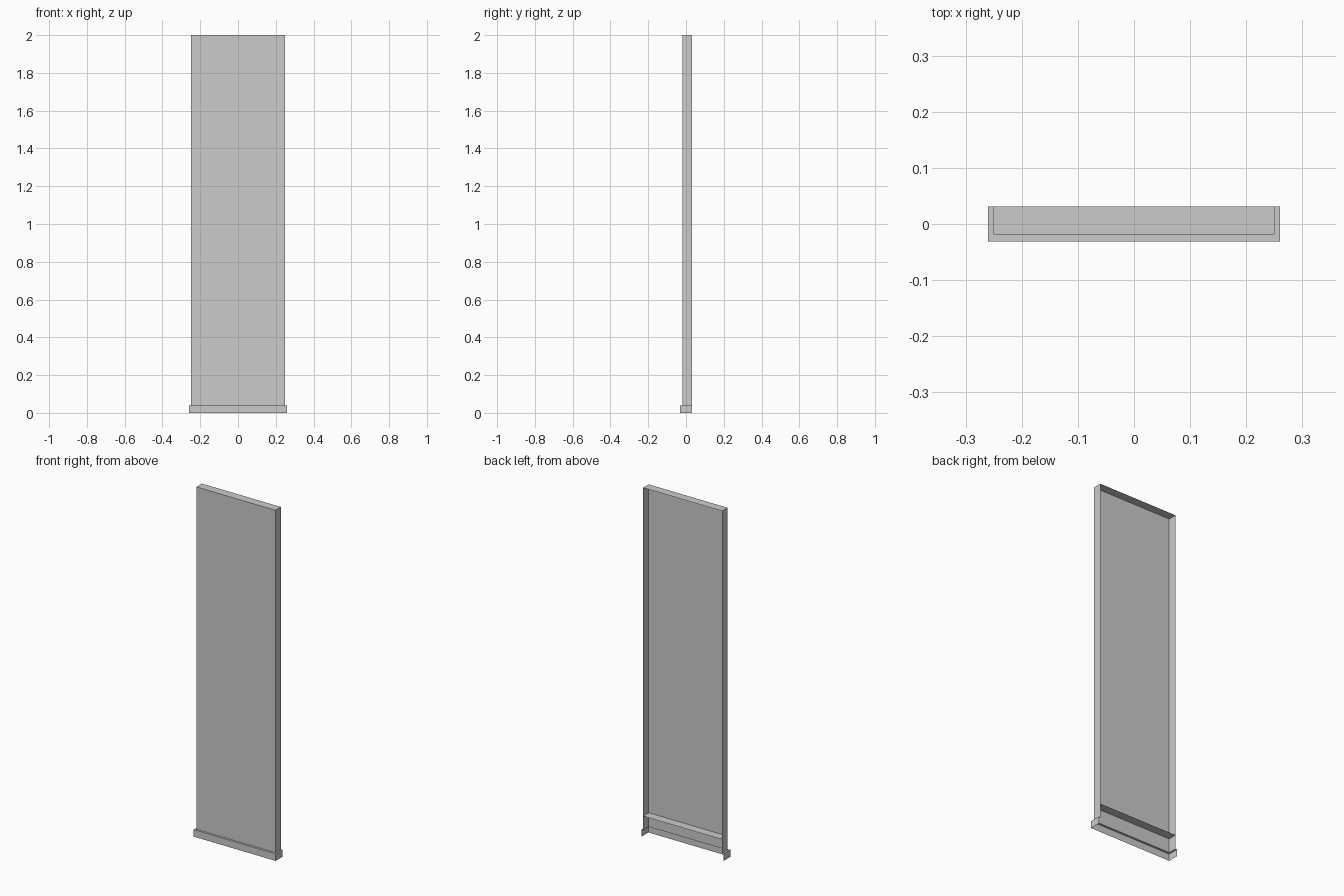
import bpy

if "Cube" in bpy.data.objects:
    bpy.data.objects.remove(bpy.data.objects["Cube"])

BACK = 0.031                       # open back plane
PANEL = (0.25, -0.019)             # half width, front y
PLINTH = (0.26, -0.031)


def u_ring(size, z):
    """Open U outline: left side, front, right side (back left open)."""
    w, front = size
    return [(-w, BACK, z), (-w, front, z), (w, front, z), (w, BACK, z)]


def make(name, verts, faces):
    mesh = bpy.data.meshes.new(name)
    mesh.from_pydata(verts, [], faces)
    obj = bpy.data.objects.new(name, mesh)
    bpy.context.collection.objects.link(obj)
    return obj


def shell(name, rings, capped=False):
    """Skin successive U outlines with flat quads, optionally closing the top."""
    verts = [p for ring in rings for p in ring]
    faces = [(4 * r + j, 4 * r + j + 1, 4 * r + j + 5, 4 * r + j + 4)
             for r in range(len(rings) - 1) for j in range(3)]
    if capped:
        n = len(verts)
        faces.append((n - 4, n - 3, n - 2, n - 1))
    return make(name, verts, faces)


# Tall thin panel: front sheet, two sides and top, open at the back
shell("door_panel", [u_ring(PANEL, 0.04), u_ring(PANEL, 2.0)], capped=True)

# Slightly wider plinth trim with a flat ledge meeting the panel
shell("plinth_trim", [u_ring(PLINTH, 0.0), u_ring(PLINTH, 0.04), u_ring(PANEL, 0.04)])

# Thin horizontal shelf near the bottom, inside the shell
make("bottom_shelf", u_ring(PANEL, 0.12), [(0, 1, 2, 3)])
